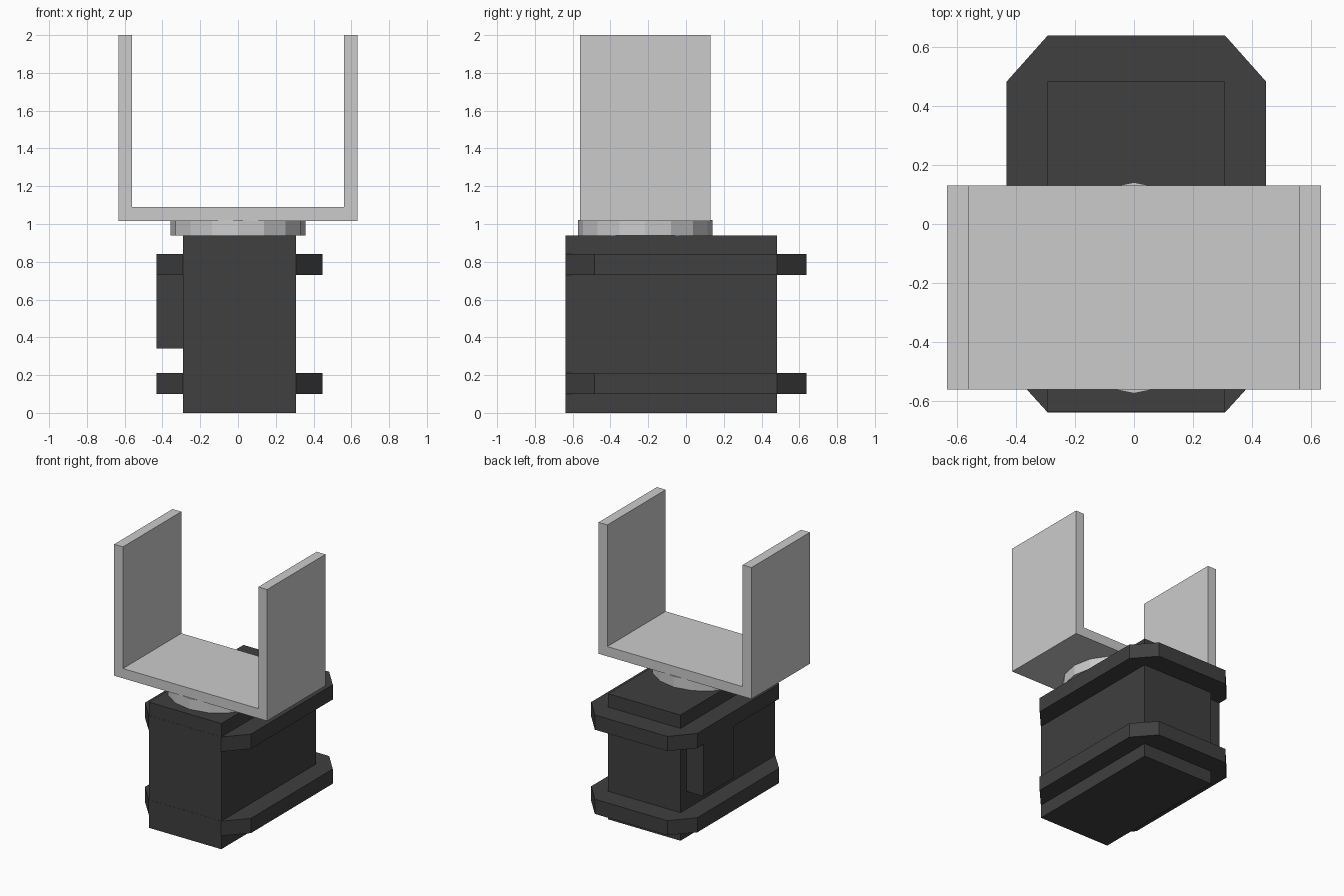
import bpy, bmesh, math

if "Cube" in bpy.data.objects:
    bpy.data.objects.remove(bpy.data.objects["Cube"])

dark = bpy.data.materials.new("dark_plastic")
dark.diffuse_color = (0.05, 0.05, 0.05, 1)
dark.use_nodes = True
dark.node_tree.nodes["Principled BSDF"].inputs["Base Color"].default_value = dark.diffuse_color


def prism(name, outline, direction, material=None):
    """Closed solid: a planar outline extruded along a direction."""
    bm = bmesh.new()
    face = bm.faces.new([bm.verts.new(p) for p in outline])
    ext = bmesh.ops.extrude_face_region(bm, geom=[face])
    moved = [v for v in ext["geom"] if isinstance(v, bmesh.types.BMVert)]
    bmesh.ops.translate(bm, verts=moved, vec=direction)
    bmesh.ops.recalc_face_normals(bm, faces=bm.faces)
    mesh = bpy.data.meshes.new(name)
    bm.to_mesh(mesh)
    bm.free()
    obj = bpy.data.objects.new(name, mesh)
    bpy.context.collection.objects.link(obj)
    if material:
        mesh.materials.append(material)
    return obj


def box(name, x, y, z, material=None):
    base = [(x[0], y[0], z[0]), (x[1], y[0], z[0]),
            (x[1], y[1], z[0]), (x[0], y[1], z[0])]
    return prism(name, base, (0, 0, z[1] - z[0]), material)


# Motor housing and the connector block on its left side
box("motor_housing", (-0.292, 0.308), (-0.637, 0.482), (0, 0.94), dark)
box("connector_block", (-0.431, -0.28), (0.05, 0.41), (0.342, 0.74), dark)

# Two mounting flanges with chamfered corners
flange = [(-0.292, -0.638), (0.308, -0.638), (0.447, -0.485), (0.447, 0.482),
          (0.308, 0.638), (-0.292, 0.638), (-0.431, 0.482), (-0.431, -0.485)]
for name, z in (("lower_flange", 0.10), ("upper_flange", 0.73)):
    prism(name, [(x, y, z) for x, y in flange], (0, 0, 0.11), dark)

# Round output disc
disc = [(0.357 * math.cos(i * math.tau / 16),
         -0.216 + 0.357 * math.sin(i * math.tau / 16), 0.94) for i in range(16)]
prism("output_disc", disc, (0, 0, 0.08))

# U-shaped bracket
half = [(0.633, 1.017), (0.633, 2.0), (0.56, 2.0), (0.56, 1.09)]
profile = half + [(-x, z) for x, z in reversed(half)]
prism("u_bracket", [(x, -0.56, z) for x, z in profile], (0, 0.69, 0))
